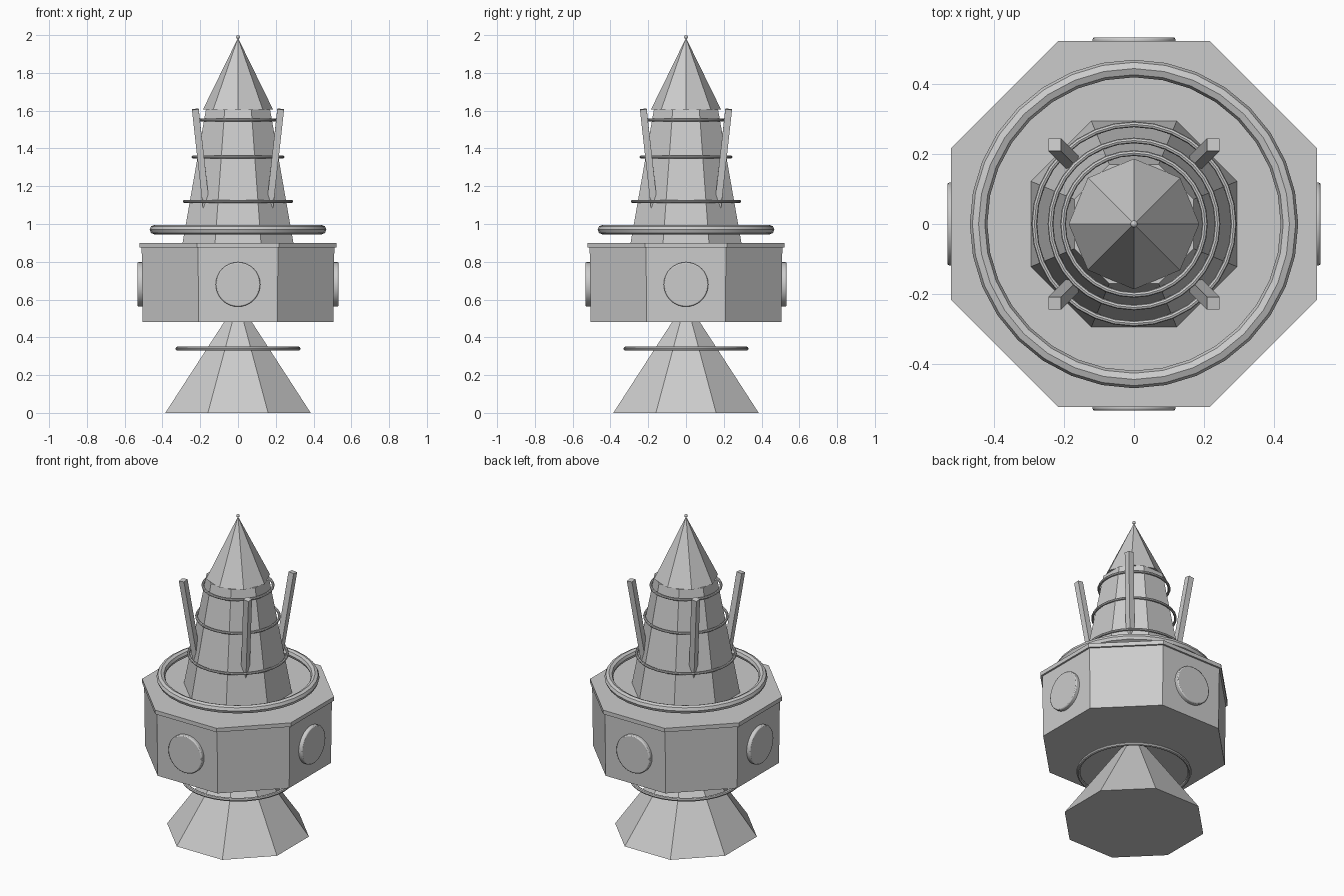
import bpy
from math import pi, cos, sin, radians
from mathutils import Vector

cube = bpy.data.objects.get("Cube")
if cube:
    bpy.data.objects.remove(cube, do_unlink=True)

grey = bpy.data.materials.new("hull grey")
grey.use_nodes = True
colour = (0.6, 0.6, 0.6, 1)
grey.diffuse_color = colour
grey.node_tree.nodes["Principled BSDF"].inputs["Base Color"].default_value = colour

FLAT = cos(pi / 8)  # flat-to-corner ratio of an octagon


def finish(name, smooth=False):
    ob = bpy.context.object
    ob.name = name
    ob.data.materials.append(grey)
    if smooth:
        bpy.ops.object.shade_smooth_by_angle(angle=radians(35))
    return ob


def octagon(name, z0, z1, r0, r1, turn=pi / 8):
    """Eight-sided frustum given by corner radii at its bottom and top."""
    bpy.ops.mesh.primitive_cone_add(vertices=8, radius1=r0, radius2=r1, depth=z1 - z0,
                                    location=(0, 0, (z0 + z1) / 2), rotation=(0, 0, turn))
    return finish(name)


def ring(name, z, major, minor):
    bpy.ops.mesh.primitive_torus_add(major_segments=32, minor_segments=8, location=(0, 0, z),
                                     major_radius=major, minor_radius=minor)
    return finish(name, True)


# Engine nozzle
octagon("nozzle", 0, 0.58, 0.385 / FLAT, 0.01)
ring("nozzle_ring", 0.34, 0.32, 0.011)

# Main body with its deck
octagon("body", 0.48, 0.88, 0.505 / FLAT, 0.51 / FLAT)
octagon("deck", 0.875, 0.90, 0.521 / FLAT, 0.521 / FLAT)
ring("deck_ring", 0.97, 0.443, 0.025)

# Tapered tower, hoops and nose
octagon("tower", 0.88, 1.605, 0.297 / FLAT, 0.17 / FLAT)
for i, (z, r) in enumerate([(1.12, 0.284), (1.355, 0.238), (1.55, 0.202)]):
    ring(f"tower_hoop_{i + 1}", z, r, 0.008)
octagon("nose", 1.605, 1.985, 0.186, 0, 0)
bpy.ops.mesh.primitive_uv_sphere_add(segments=16, ring_count=8, radius=0.01, location=(0, 0, 1.99))
finish("nose_tip", True)

# Round hatches on the four main faces
for i, side in enumerate(["left", "back", "right", "front"]):
    a = i * pi / 2
    bpy.ops.mesh.primitive_cylinder_add(vertices=32, radius=0.118, depth=0.06, rotation=(0, pi / 2, a),
                                        location=(0.502 * cos(a), 0.502 * sin(a), 0.68))
    hatch = finish(f"{side}_hatch", True)
    bevel = hatch.modifiers.new("rim", "BEVEL")
    bevel.width, bevel.segments = 0.006, 2

# Four leaning struts on the diagonals
for sx, sy in [(1, 1), (-1, 1), (-1, -1), (1, -1)]:
    low = Vector((0.158 * sx, 0.158 * sy, 1.0))
    high = Vector((0.226 * sx, 0.226 * sy, 1.608))
    bpy.ops.mesh.primitive_cube_add(size=1)
    strut = finish(f"{'back' if sy > 0 else 'front'}_{'left' if sx > 0 else 'right'}_strut")
    strut.scale = (0.036, 0.036, (high - low).length)
    strut.location = (low + high) / 2
    strut.rotation_mode = "QUATERNION"
    strut.rotation_quaternion = Vector((0, 0, 1)).rotation_difference(high - low)
